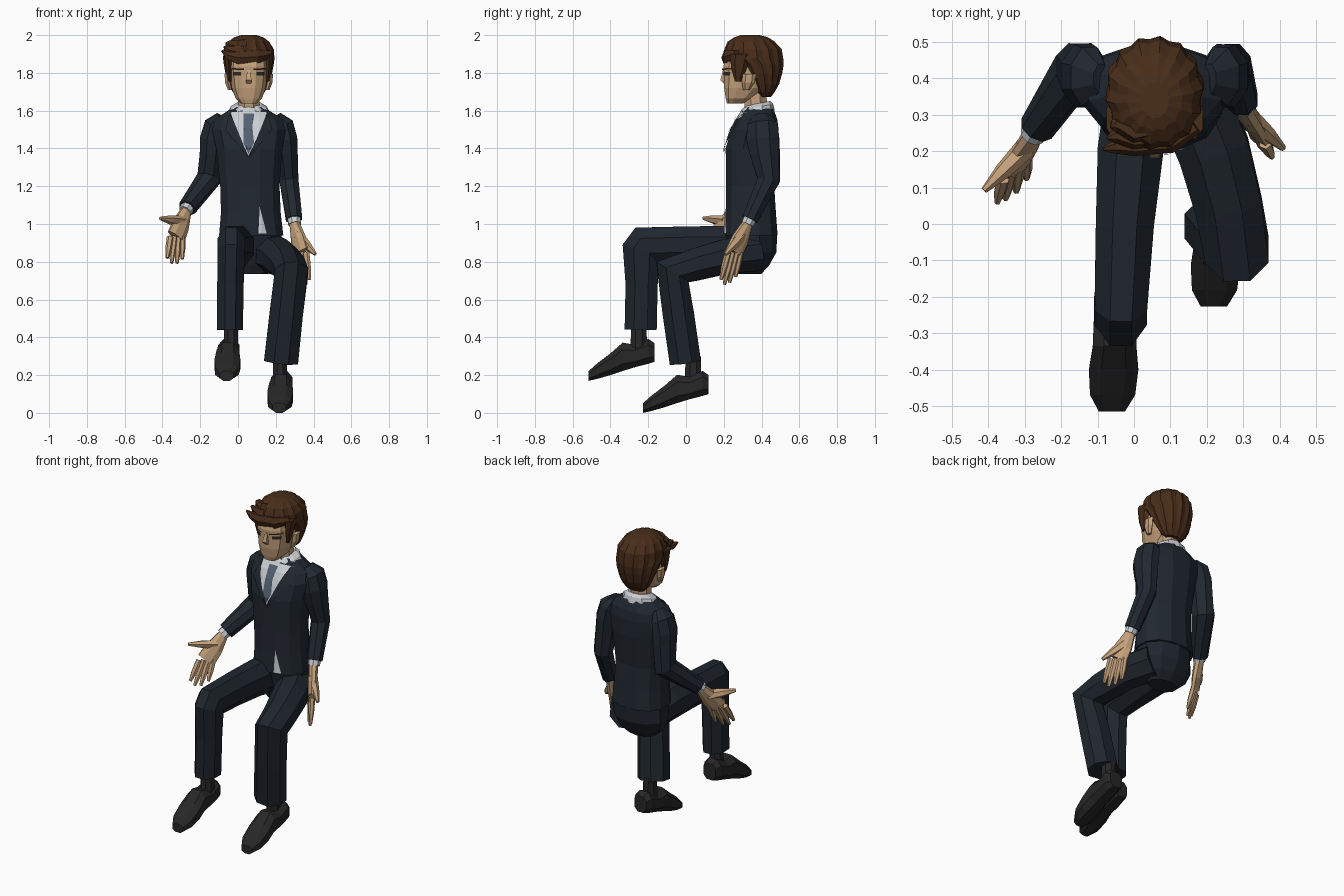
import bpy, bmesh, math
from mathutils import Vector
from mathutils.bvhtree import BVHTree

COLORS = {
    "suit": (0.015, 0.021, 0.03), "trousers": (0.014, 0.019, 0.027), "skin": (0.56, 0.36, 0.2),
    "hair": (0.065, 0.026, 0.01), "shirt": (0.6, 0.62, 0.65), "tie": (0.09, 0.12, 0.17),
    "shoe": (0.02, 0.02, 0.021), "eye": (0.025, 0.022, 0.022)}
MATS = {}
for key, c in COLORS.items():
    MATS[key] = bpy.data.materials.new(key)
    MATS[key].diffuse_color = (*c, 1)


def finish(name, bm, mat):
    me = bpy.data.meshes.new(name)
    bm.to_mesh(me)
    bm.free()
    ob = bpy.data.objects.new(name, me)
    me.materials.append(MATS[mat])
    bpy.context.collection.objects.link(ob)
    return ob


def loft(name, mat, secs, n=8, axis=None, u=(1, 0, 0), pw=1.0, ridge=0.0):
    """Skin sections (x, y, z, half width, half depth), following the path unless axis is set."""
    bm = bmesh.new()
    P = [Vector(s[:3]) for s in secs]
    rings = []
    for i, s in enumerate(secs):
        if axis:
            t = Vector(axis)
        else:
            t = Vector()
            if i > 0:
                t += (P[i] - P[i - 1]).normalized()
            if i < len(P) - 1:
                t += (P[i + 1] - P[i]).normalized()
        t.normalize()
        U = Vector(u)
        U = (U - t * U.dot(t)).normalized()
        V = t.cross(U)
        ring = []
        for k in range(n):
            an = (k + 0.5) * 2 * math.pi / n
            c, d = math.cos(an), math.sin(an)
            f = (1 - ridge * (k % 2)) / math.cos(math.pi / n) ** pw
            c = math.copysign(abs(c) ** pw, c) * f
            d = math.copysign(abs(d) ** pw, d) * f
            ring.append(bm.verts.new(P[i] + U * s[3] * c + V * s[4] * d))
        rings.append(ring)
    for r0, r1 in zip(rings, rings[1:]):
        for k in range(n):
            j = (k + 1) % n
            bm.faces.new((r0[k], r0[j], r1[j], r1[k]))
    bm.faces.new(rings[0])
    bm.faces.new(rings[-1])
    bmesh.ops.recalc_face_normals(bm, faces=bm.faces)
    return finish(name, bm, mat)


def decal(name, mat, pts, target, off):
    """Lay a front-view (x, z) polygon onto the front of the target."""
    me = target.data
    tree = BVHTree.FromPolygons([v.co for v in me.vertices], [p.vertices[:] for p in me.polygons])
    bm = bmesh.new()
    bm.faces.new([bm.verts.new((x, -1, z)) for x, z in pts])
    bmesh.ops.triangulate(bm, faces=bm.faces)
    bmesh.ops.subdivide_edges(bm, edges=bm.edges, cuts=5, use_grid_fill=True)
    for v in bm.verts:
        hit = tree.ray_cast(v.co, Vector((0, 1, 0)))[0]
        if hit is None:
            hit = tree.find_nearest(Vector((v.co.x, 0.25, v.co.z)))[0]
        v.co.y = hit.y - off
    for f in bm.faces:
        f.normal_update()
        if f.normal.y > 0:
            f.normal_flip()
    return finish(name, bm, mat)


Z = (0, 0, 1)
CX = 0.057  # body centre line

# Jacket body and seat
jacket = loft("jacket", "suit", [
    (.07, .345, .94, .17, .14), (.068, .343, 1.06, .158, .133), (.063, .34, 1.2, .157, .127),
    (.06, .35, 1.4, .175, .14), (CX, .365, 1.5, .195, .125), (CX, .375, 1.555, .18, .108),
    (CX, .38, 1.59, .125, .09), (CX, .385, 1.62, .08, .07)], n=12, axis=Z, pw=.85)
loft("trouser_seat", "trousers", [
    (.07, .335, .735, .09, .06), (.07, .345, .78, .14, .09), (.07, .352, .85, .165, .12),
    (.07, .345, .96, .16, .132)], n=10, axis=Z)

# Shirt, tie and lapels
decal("shirt_front", "shirt", [(-.05, 1.59), (.055, 1.36), (.165, 1.59), (CX, 1.6)], jacket, .005)
decal("tie", "tie", [(.028, 1.585), (.04, 1.54), (.028, 1.43), (.056, 1.37), (.085, 1.43),
                     (.073, 1.54), (.086, 1.585)], jacket, .011)
decal("shirt_hem", "shirt", [(.115, 1.09), (.108, .95), (.152, .95)], jacket, .005)
for s, side in ((-1, "right"), (1, "left")):
    decal(side + "_lapel", "suit", [(CX + s * .1, 1.595), (CX + s * .125, 1.5), (CX, 1.35)], jacket, .009)
loft("shirt_collar", "shirt", [(CX, .372, 1.58, .112, .095), (CX, .376, 1.618, .095, .083),
                               (CX, .38, 1.638, .064, .064)], n=10, axis=(0, -.2, 1))

# Neck and head
loft("neck", "skin", [(CX, .375, 1.56, .058, .06), (CX, .36, 1.76, .056, .06)], axis=Z)
head = loft("head", "skin", [
    (CX, .26, 1.638, .042, .043), (CX, .283, 1.665, .07, .073), (CX, .315, 1.72, .09, .113),
    (CX, .335, 1.79, .1, .134), (CX, .34, 1.835, .104, .142), (CX, .35, 1.88, .1, .14),
    (CX, .35, 1.94, .08, .11)], n=12, axis=Z, pw=.75)
loft("nose", "skin", [(CX, .205, 1.815, .008, .01), (CX, .2, 1.762, .015, .018),
                      (CX, .21, 1.745, .013, .012)], n=4, axis=Z)
for s, side in ((-1, "right"), (1, "left")):
    e = CX + s * .062
    decal(side + "_eye", "eye", [(e - .02, 1.785), (e + .02, 1.785), (e + .022, 1.805), (e - .022, 1.805)], head, .004)
    b, c = CX + s * .025, CX + s * .09
    decal(side + "_eyebrow", "hair", [(b, 1.814), (c, 1.818), (c, 1.826), (b, 1.822)], head, .009)
    loft(side + "_ear", "skin", [(CX + s * .1, .32, 1.71, .01, .015), (CX + s * .112, .33, 1.75, .014, .03),
                                 (CX + s * .116, .335, 1.795, .012, .03)], n=6, axis=Z)
    loft(side + "_sideburn", "hair", [(CX + s * .11, .29, 1.9, .022, .05), (CX + s * .106, .28, 1.82, .014, .035),
                                      (CX + s * .1, .275, 1.755, .008, .014)], n=6, axis=Z)

# Hair cap with ridged strands, and swept fringe
loft("hair_cap", "hair", [
    (CX, .42, 1.672, .06, .03), (CX, .415, 1.70, .085, .055), (CX, .41, 1.74, .104, .083),
    (CX, .398, 1.80, .124, .112), (CX, .385, 1.845, .132, .132), (CX, .36, 1.875, .136, .155),
    (CX, .355, 1.925, .133, .152), (CX, .345, 1.965, .108, .125), (CX, .345, 1.988, .078, .09),
    (CX, .34, 2.0, .04, .05)], n=28, axis=Z, ridge=.07)
for i in range(3):
    k = i * .03
    loft("fringe_strand_%d" % (i + 1), "hair", [
        (.17 - k, .27 + k, 1.90 + k, .02, .02), (.10 - k, .222 + k * .6, 1.885 + k, .034, .024),
        (.0, .212 + k * .6, 1.88 + k, .032, .022), (-.055, .212 + k, 1.893 + k, .02, .016),
        (-.086 + k * .4, .205 + k, 1.918 + k * .7, .004, .004)], n=6, u=Z)

# Arms and shirt cuffs
ARMS = {
    "right": [(-.09, .40, 1.572, .025, .04), (-.122, .405, 1.525, .056, .08), (-.139, .407, 1.45, .062, .087),
              (-.142, .415, 1.38, .06, .082), (-.155, .43, 1.24, .062, .068), (-.268, .262, 1.085, .046, .045)],
    "left": [(.205, .40, 1.572, .025, .04), (.237, .405, 1.525, .056, .08), (.252, .407, 1.45, .062, .087),
             (.258, .415, 1.38, .058, .078), (.27, .437, 1.23, .05, .058), (.297, .338, 1.025, .043, .043)]}
for side, secs in ARMS.items():
    loft(side + "_sleeve", "suit", secs, n=8)
    p, q = Vector(secs[-2][:3]), Vector(secs[-1][:3])
    d = (q - p).normalized()
    loft(side + "_shirt_cuff", "shirt", [(*(q - d * .03), .036, .036), (*(q + d * .03), .033, .032)])


def hand(side, wrist, knuckle, u, tips, thumb):
    w, k, u = Vector(wrist), Vector(knuckle), Vector(u).normalized()
    m = w.lerp(k, .55)
    loft(side + "_palm", "skin", [(*w, .028, .026), (*m, .05, .024), (*k, .054, .018)], u=u)
    for i, tip in enumerate(tips):
        base = k + u * (i - 1.5) * .027
        tip = Vector(tip)
        loft("%s_finger_%d" % (side, i + 1), "skin", [
            (*base, .016, .016), (*base.lerp(tip, .55), .015, .014), (*tip, .008, .007)], n=6, u=u)
    t = Vector(thumb)
    b = w.lerp(k, .4)
    loft(side + "_thumb", "skin", [(*b, .03, .024), (*b.lerp(t, .55), .022, .019), (*t, .008, .008)], n=6, u=u)


hand("right", (-.275, .25, 1.07), (-.328, .152, .93), (.76, .65, 0),
     [(-.375, .06, .82), (-.352, .07, .793), (-.323, .09, .793), (-.295, .125, .815)], (-.412, .092, 1.03))
hand("left", (.3, .325, 1.0), (.335, .255, .85), (-.6, .75, 0),
     [(.378, .185, .705), (.36, .203, .68), (.335, .23, .69), (.312, .262, .72)], (.41, .208, .84))

# Trouser legs
loft("right_trouser_leg", "trousers", [
    (.01, .37, .86, .085, .10), (-.01, .2, .888, .09, .102), (-.025, 0, .89, .08, .097),
    (-.036, -.217, .886, .072, .107), (-.036, -.235, .86, .072, .105), (-.04, -.235, .68, .07, .085),
    (-.042, -.24, .44, .068, .085)])
loft("left_trouser_leg", "trousers", [
    (.15, .37, .85, .10, .10), (.22, .2, .825, .098, .092), (.26, .05, .785, .092, .085),
    (.283, -.072, .745, .087, .1), (.255, -.04, .52, .088, .083), (.228, -.004, .27, .09, .083)])

# Socks and shoes: one shoe shape placed twice
for side, x, dx, dy, dz in (("right", -.037, 0, 0, 0), ("left", .223, .28, .288, -.17)):
    loft(side + "_sock", "shoe", [(x, -.25 + dy, .47 + dz, .036, .04), (x, -.25 + dy, .32 + dz, .038, .045)], axis=Z)
    prof = [(-.168, .27, .37, .042), (-.2, .26, .392, .057), (-.27, .242, .36, .06), (-.335, .222, .372, .06),
            (-.4, .2, .315, .068), (-.47, .18, .262, .062), (-.515, .17, .222, .036)]
    loft(side + "_shoe", "shoe", [(-.052 + dx + (y + .3) * .04, y + dy, (b + t) / 2 + dz, w, (t - b) / 2)
                                  for y, b, t, w in prof], axis=(0, -1, 0), pw=.8)
